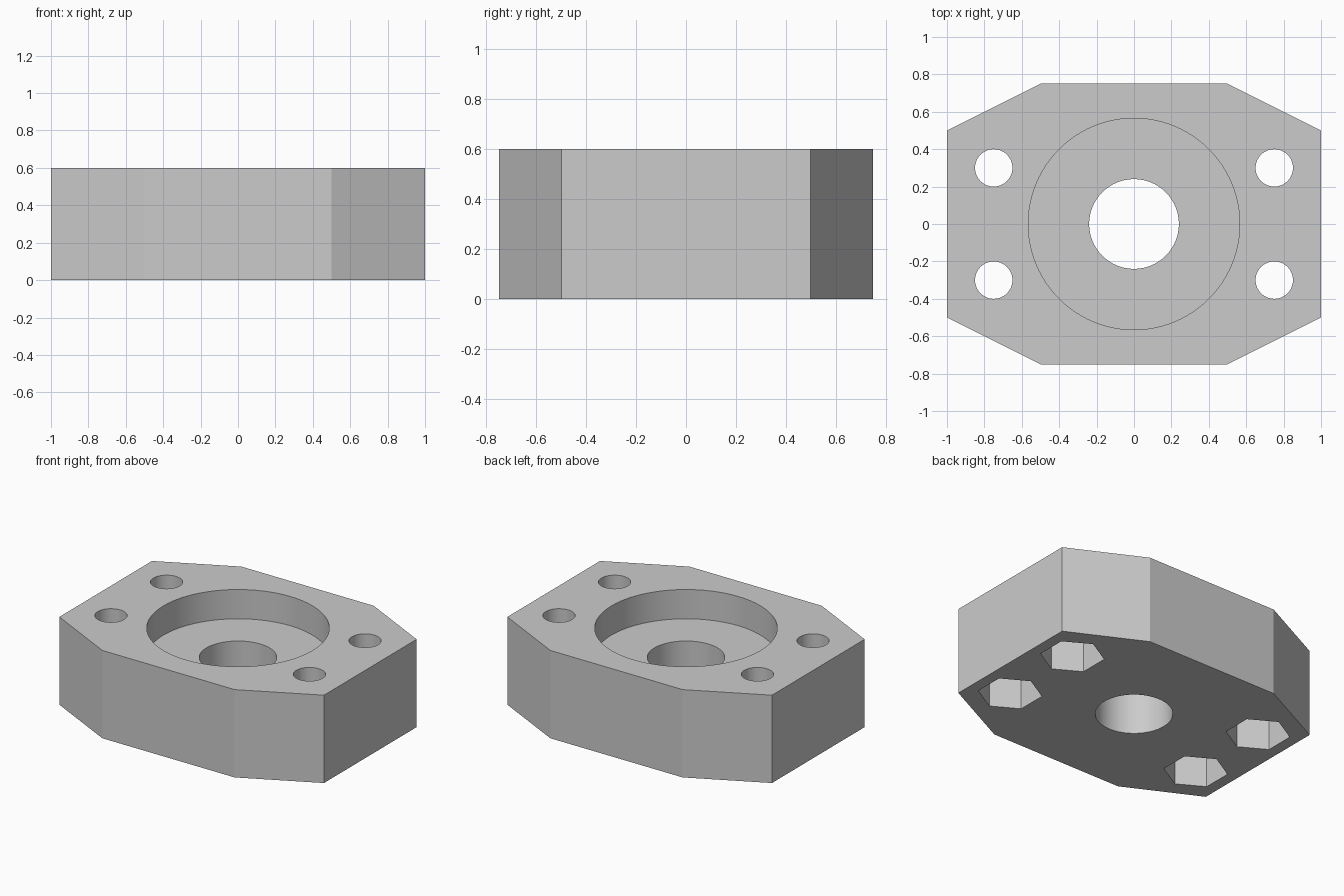
import bpy
import bmesh
from math import radians, sin, cos, tau

if "Cube" in bpy.data.objects:
    bpy.data.objects.remove(bpy.data.objects["Cube"], do_unlink=True)

HEIGHT = 0.6
OVER = 0.1  # how far cutters reach past the body

grey = bpy.data.materials.new("plain grey")
grey.use_nodes = True
colour = (0.6, 0.6, 0.6, 1)
grey.diffuse_color = colour
grey.node_tree.nodes["Principled BSDF"].inputs["Base Color"].default_value = colour


def ring(radius, sides, centre=(0, 0)):
    """Regular polygon outline with its first corner towards +y."""
    return [(centre[0] - radius * sin(tau * i / sides),
             centre[1] + radius * cos(tau * i / sides)) for i in range(sides)]


def prism(name, outline, bottom, top):
    """Extrude a counter-clockwise outline between two heights."""
    bm = bmesh.new()
    base = bm.faces.new([bm.verts.new((x, y, bottom)) for x, y in outline])
    out = bmesh.ops.extrude_face_region(bm, geom=[base])
    verts = [v for v in out["geom"] if isinstance(v, bmesh.types.BMVert)]
    bmesh.ops.translate(bm, verts=verts, vec=(0, 0, top - bottom))
    bmesh.ops.recalc_face_normals(bm, faces=bm.faces)
    mesh = bpy.data.meshes.new(name)
    bm.to_mesh(mesh)
    bm.free()
    mesh.materials.append(grey)
    obj = bpy.data.objects.new(name, mesh)
    bpy.context.collection.objects.link(obj)
    return obj


# Eight-sided block
block = prism("bearing_block",
              [(1, -0.5), (1, 0.5), (0.5, 0.75), (-0.5, 0.75),
               (-1, 0.5), (-1, -0.5), (-0.5, -0.75), (0.5, -0.75)], 0, HEIGHT)

# Round recess and central through bore
cutters = [
    prism("recess_cutter", ring(0.565, 96), 0.4, HEIGHT + OVER),
    prism("bore_cutter", ring(0.24, 64), -OVER, HEIGHT + OVER),
]

# Bolt holes with hexagonal nut pockets underneath
for x in (-0.75, 0.75):
    for y in (-0.3, 0.3):
        cutters.append(prism("bolt_hole_cutter", ring(0.1, 48, (x, y)), -OVER, HEIGHT + OVER))
        cutters.append(prism("nut_pocket_cutter", ring(0.2, 6, (x, y)), -OVER, 0.3))

for cutter in cutters:
    cutter.hide_render = True
    cut = block.modifiers.new(cutter.name, "BOOLEAN")
    cut.operation = "DIFFERENCE"
    cut.solver = "EXACT"
    cut.object = cutter

# Bake the cuts and discard the cutters
bpy.context.view_layer.update()
evaluated = block.evaluated_get(bpy.context.evaluated_depsgraph_get())
finished = bpy.data.meshes.new_from_object(evaluated)
block.modifiers.clear()
block.data = finished
for cutter in cutters:
    bpy.data.objects.remove(cutter, do_unlink=True)

# Smooth round walls, crisp edges everywhere else
bpy.ops.object.select_all(action="DESELECT")
block.select_set(True)
bpy.context.view_layer.objects.active = block
bpy.ops.object.shade_smooth_by_angle(angle=radians(20))
